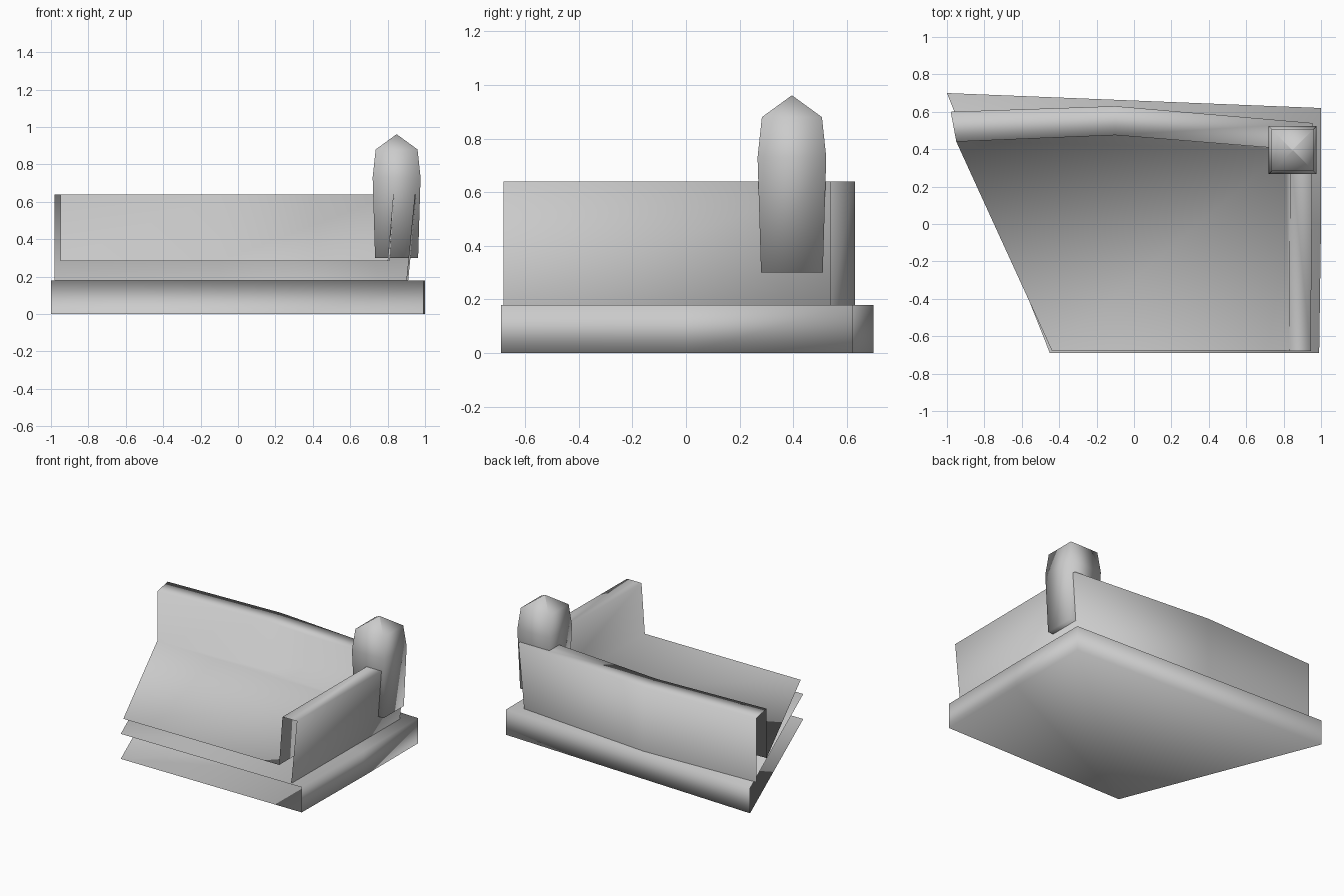
import bpy
import bmesh

cube = bpy.data.objects.get("Cube")
if cube:
    bpy.data.objects.remove(cube)

stone = bpy.data.materials.new("light_grey_stone")
stone.use_nodes = True
GREY = (0.6, 0.6, 0.6, 1)
stone.diffuse_color = GREY
stone.node_tree.nodes["Principled BSDF"].inputs["Base Color"].default_value = GREY


def loft(name, rows, closed=False, caps=()):
    """Join rows of (height, plan points) with quads; caps are (row index, extra points)."""
    bm = bmesh.new()
    rings = [[bm.verts.new((x, y, z)) for x, y in pts] for z, pts in rows]
    for a, b in zip(rings, rings[1:]):
        n = len(a)
        for i in range(n if closed else n - 1):
            j = (i + 1) % n
            bm.faces.new((a[i], a[j], b[j], b[i]))
    for index, extra in caps:
        z = rows[index][0]
        bm.faces.new(rings[index] + [bm.verts.new((x, y, z)) for x, y in extra])
    bmesh.ops.recalc_face_normals(bm, faces=bm.faces)
    mesh = bpy.data.meshes.new(name)
    bm.to_mesh(mesh)
    bm.free()
    mesh.materials.append(stone)
    mesh.shade_smooth()
    obj = bpy.data.objects.new(name, mesh)
    bpy.context.collection.objects.link(obj)
    return obj


# Base slab: bottom, top, right and back sides, open at the front and left
base_path = [(0.99, -0.69), (1, 0), (1, 0.62), (-1, 0.7)]
base_corner = [(-0.45, -0.69)]
loft("base_slab", [(0, base_path), (0.18, base_path)],
     caps=[(0, base_corner), (1, base_corner)])

# Hollow walls: outer skin, flat top, inner skin, then the floor
back_outer = [(-0.1, 0.63), (-0.98, 0.6)]
back_inner = [(-0.1, 0.475), (-0.95, 0.44)]
loft("walls_and_floor", [
    (0.18, [(0.9, -0.68), (0.91, 0.54)] + back_outer),
    (0.64, [(0.945, -0.68), (0.955, 0.54)] + back_outer),
    (0.64, [(0.83, -0.68), (0.835, 0.4)] + back_inner),
    (0.285, [(0.8, -0.675), (0.81, 0.4)] + back_inner),
], caps=[(3, [(-0.44, -0.675)])])


# Corner tower: four-sided post with a swelling body and pointed cap
def square(half):
    cx, cy = 0.848, 0.395
    return [(cx + sx * half, cy + sy * half)
            for sx, sy in ((-1, -1), (1, -1), (1, 1), (-1, 1))]


loft("corner_tower", [
    (0.3, square(0.115)),
    (0.73, square(0.128)),
    (0.88, square(0.112)),
    (0.96, square(0.002)),
], closed=True, caps=[(0, []), (3, [])])
